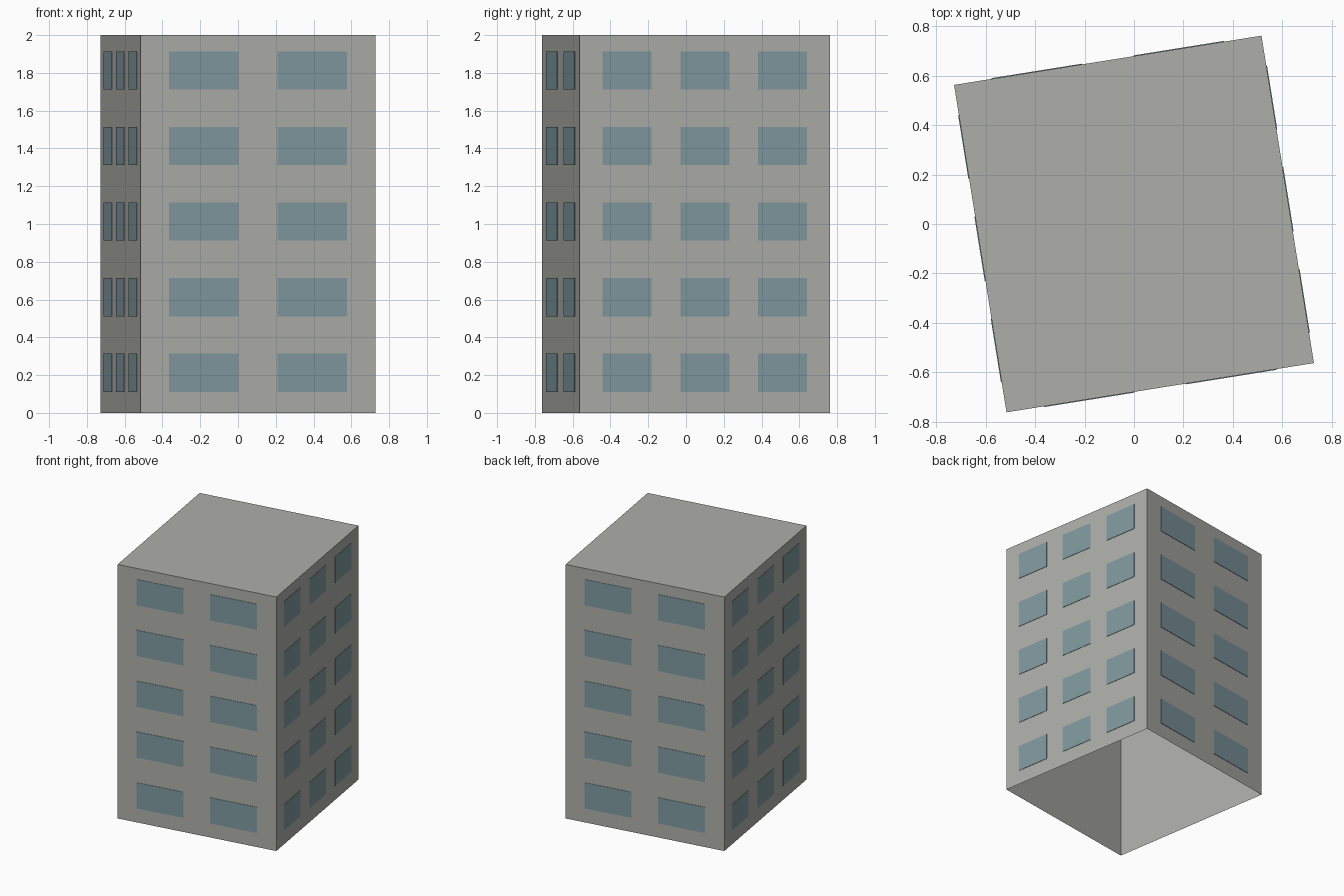
import bpy
import bmesh
from math import radians, pi
from mathutils import Matrix, Vector

WIDTH, DEPTH, HEIGHT = 1.26, 1.342, 2.0
FLOORS, FLOOR_PITCH, FIRST_CENTRE = 5, 0.4, 0.213
WINDOW_HEIGHT, PLATE = 0.203, 0.003
TURN = Matrix.Rotation(radians(9.1), 4, "Z")

default = bpy.data.objects.get("Cube")
if default:
    bpy.data.objects.remove(default, do_unlink=True)


def make_material(name, rgb):
    mat = bpy.data.materials.new(name)
    mat.use_nodes = True
    colour = (*rgb, 1.0)
    mat.diffuse_color = colour
    mat.node_tree.nodes["Principled BSDF"].inputs["Base Color"].default_value = colour
    return mat


def add_box(bm, centre, size, spin=0.0):
    matrix = Matrix.Rotation(spin, 4, "Z") @ Matrix.Translation(centre) @ Matrix.Diagonal((*size, 1.0))
    return bmesh.ops.create_cube(bm, size=1.0, matrix=matrix)


def finish(bm, name, mat):
    bm.transform(TURN)
    mesh = bpy.data.meshes.new(name)
    bm.to_mesh(mesh)
    bm.free()
    mesh.materials.append(mat)
    obj = bpy.data.objects.new(name, mesh)
    bpy.context.collection.objects.link(obj)
    return obj


concrete = make_material("warm grey concrete", (0.42, 0.43, 0.395))
glass = make_material("blue grey glass", (0.215, 0.32, 0.35))

# Building shell: walls and flat roof, open underneath
shell = bmesh.new()
add_box(shell, Vector((0, 0, HEIGHT / 2)), (WIDTH, DEPTH, HEIGHT))
shell.normal_update()
floor = [f for f in shell.faces if f.normal.z < -0.5]
bmesh.ops.delete(shell, geom=floor, context="FACES_ONLY")
finish(shell, "building_shell", concrete)


# Window plates: one object per wall, a grid of columns and floors
def window_wall(name, spin, distance, columns, spacing, width):
    bm = bmesh.new()
    for col in range(columns):
        x = (col - (columns - 1) / 2) * spacing
        for level in range(FLOORS):
            z = FIRST_CENTRE + level * FLOOR_PITCH
            add_box(bm, Vector((x, -distance, z)), (width, PLATE, WINDOW_HEIGHT), spin)
            # Only the outer side shows, so the inside of the wall stays plain
    bm.normal_update()
    outward = Matrix.Rotation(spin, 3, "Z") @ Vector((0, -1, 0))
    hidden = [f for f in bm.faces if f.normal.dot(outward) < -0.5]
    bmesh.ops.delete(bm, geom=hidden, context="FACES_ONLY")
    finish(bm, name, glass)


for side, spin in (("front", 0.0), ("back", pi)):
    window_wall(side + "_windows", spin, (DEPTH + PLATE) / 2, 2, 0.582, 0.372)
for side, spin in (("left", pi / 2), ("right", -pi / 2)):
    window_wall(side + "_windows", spin, (WIDTH + PLATE) / 2, 3, 0.417, 0.263)
